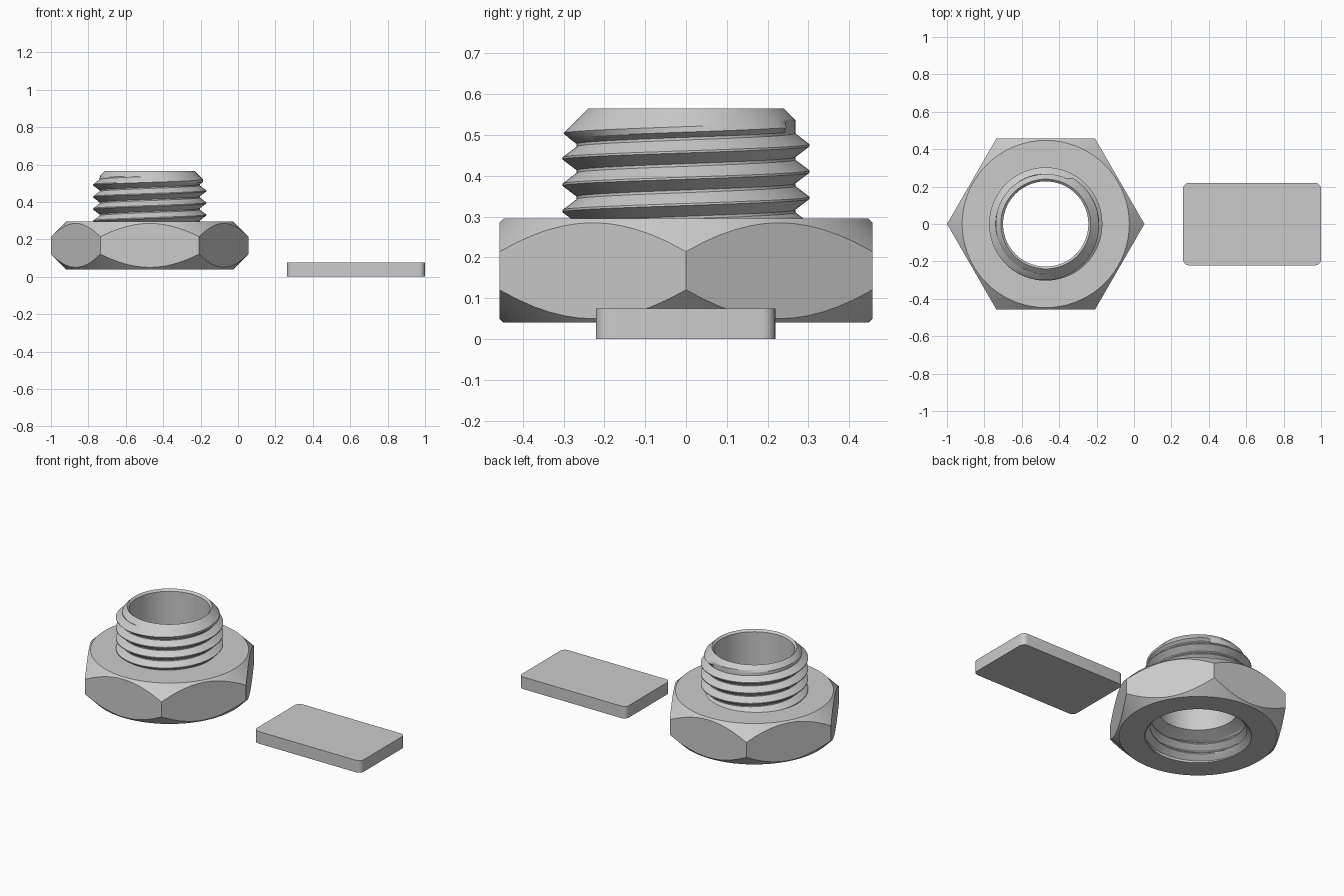
import bpy, bmesh
from math import pi, cos, sin, floor, radians

if "Cube" in bpy.data.objects:
    bpy.data.objects.remove(bpy.data.objects["Cube"])

CX = -0.472                  # axis of the threaded fitting
N = 72                       # angular divisions
PITCH = 0.0645
MINOR, MAJOR = 0.268, 0.303
Z0, Z1, Z2 = 0.04, 0.295, 0.565   # hex bottom, hex top, spigot top
FEMALE_TOP, BORE = 0.18, 0.228


def finish(name, bm, loc, angle=20):
    bmesh.ops.remove_doubles(bm, verts=bm.verts, dist=1e-5)
    bmesh.ops.dissolve_degenerate(bm, dist=1e-5, edges=bm.edges)
    me = bpy.data.meshes.new(name)
    bm.to_mesh(me)
    bm.free()
    ob = bpy.data.objects.new(name, me)
    ob.location = loc
    bpy.context.collection.objects.link(ob)
    bpy.ops.object.select_all(action='DESELECT')
    ob.select_set(True)
    bpy.context.view_layer.objects.active = ob
    bpy.ops.object.shade_smooth_by_angle(angle=radians(angle))
    return ob


def skin(bm, columns, flip=False):
    """Bridge consecutive vertical columns of points with quads."""
    cols = [[bm.verts.new(p) for p in c] for c in columns]
    for a, b in zip(cols, cols[1:]):
        for j in range(len(a) - 1):
            f = [a[j], b[j], b[j + 1], a[j + 1]]
            bm.faces.new(f[::-1] if flip else f)


def revolve(name, profile):
    """profile(theta) returns the (r, z) points of one section."""
    bm = bmesh.new()
    cols = []
    for i in range(N + 1):
        t = 2 * pi * i / N
        cols.append([(r * cos(t), r * sin(t), z) for r, z in profile(t)])
    skin(bm, cols)
    finish(name, bm, (CX, 0, 0))


def thread(name, z_lo, z_hi, clip, flip=False):
    """Helical V thread trimmed between two heights."""
    bm = bmesh.new()
    cols = []
    first = floor((z_lo - 0.475) / PITCH) - 1
    last = floor((z_hi - 0.475) / PITCH) + 2
    steps = [-0.5, -0.45, -0.25, -0.04, 0.04, 0.25, 0.45, 0.5]
    for s in range(first * N, last * N + 1):
        t = 2 * pi * s / N
        crest = 0.475 + PITCH * (s / N - 0.25)
        col = []
        for o in steps:
            z = min(max(crest + o * PITCH, z_lo), z_hi)
            d = abs(z - crest) / PITCH
            d -= floor(d)
            d = min(d, 1 - d)
            k = min(max((0.45 - d) / 0.41, 0), 1)
            r = clip(MINOR + (MAJOR - MINOR) * k, z, crest)
            col.append((r * cos(t), r * sin(t), z))
        cols.append(col)
    skin(bm, cols, flip)
    finish(name, bm, (CX, 0, 0))


# Hexagonal collar with conical chamfers on both faces
def hex_section(t):
    off = (t - pi / 6) % (pi / 3)
    if off > pi / 6:
        off -= pi / 3
    d = 0.457 / cos(off)
    c = d - 0.447
    return [(MAJOR, Z0), (0.447, Z0), (d, Z0 + c), (d, Z1 - c),
            (0.447, Z1), (0.262, Z1)]


revolve("hex_collar", hex_section)

# Through bore, widening into the threaded socket
revolve("bore", lambda t: [(0.24, Z2), (BORE, Z2 - 0.012),
                           (BORE, FEMALE_TOP + 0.03), (MAJOR, FEMALE_TOP)])


# External thread with a chamfered tip and run-out
def male_clip(r, z, crest):
    if crest > 0.535:
        r = MINOR
    return min(r, 0.24 + Z2 - z)


thread("external_thread", Z1, Z2, male_clip)

# Internal thread in the underside socket
thread("internal_thread", Z0, FEMALE_TOP,
       lambda r, z, crest: max(r, MAJOR - (z - Z0)), flip=True)

# Flat plate with rounded vertical corners
bm = bmesh.new()
bmesh.ops.create_cube(bm, size=1)
bmesh.ops.scale(bm, vec=(0.738, 0.44, 0.075), verts=bm.verts)
upright = [e for e in bm.edges
           if abs(e.verts[0].co.z - e.verts[1].co.z) > 0.01]
bmesh.ops.bevel(bm, geom=upright, offset=0.032, segments=6, profile=0.5,
                affect='EDGES')
finish("flat_plate", bm, (0.631, -0.001, 0.0375), 30)
